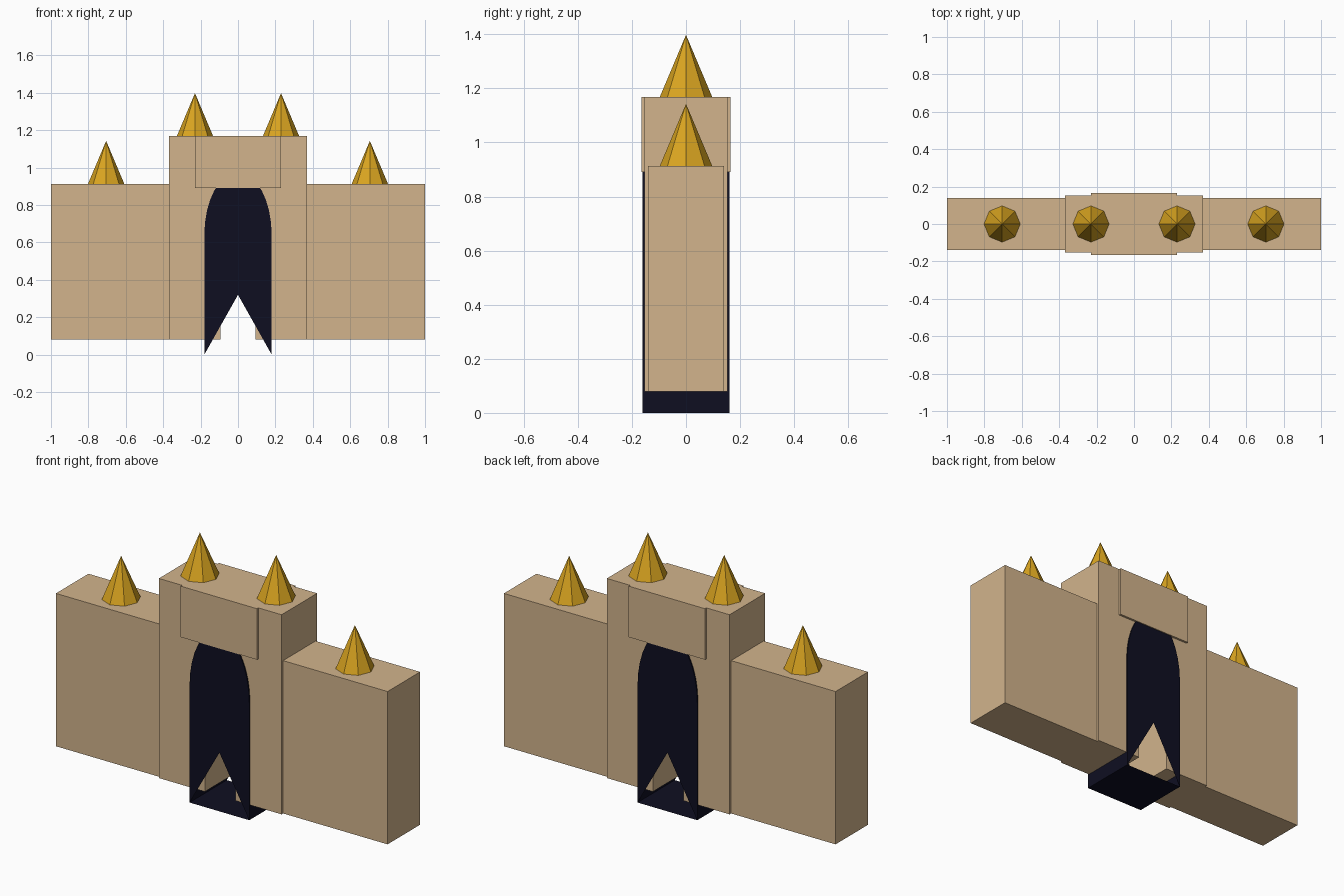
import bpy, bmesh, math

if "Cube" in bpy.data.objects:
    bpy.data.objects.remove(bpy.data.objects["Cube"])


def material(name, rgb):
    m = bpy.data.materials.new(name)
    m.diffuse_color = (*rgb, 1)
    m.use_nodes = True
    m.node_tree.nodes["Principled BSDF"].inputs["Base Color"].default_value = m.diffuse_color
    return m


STONE = material("sandstone", (0.645, 0.456, 0.262))
GOLD = material("gold", (0.701, 0.376, 0.0144))
DARK = material("dark_navy", (0.0045, 0.0045, 0.0155))


def finish(name, bm, mat):
    me = bpy.data.meshes.new(name)
    bm.to_mesh(me)
    bm.free()
    me.materials.append(mat)
    ob = bpy.data.objects.new(name, me)
    bpy.context.collection.objects.link(ob)
    return ob


def box(name, x0, x1, depth, z0, z1):
    bm = bmesh.new()
    bmesh.ops.create_cube(bm, size=1)
    for v in bm.verts:
        v.co.x = (x0 + x1) / 2 + v.co.x * (x1 - x0)
        v.co.y *= 2 * depth
        v.co.z = (z0 + z1) / 2 + v.co.z * (z1 - z0)
    return finish(name, bm, STONE)


def spire(name, x, z):
    bm = bmesh.new()
    bmesh.ops.create_cone(bm, cap_ends=True, segments=8, radius1=0.097,
                          radius2=0, depth=0.23)
    bmesh.ops.translate(bm, verts=bm.verts, vec=(x, 0, z + 0.115))
    return finish(name, bm, GOLD)


# Walls, gate towers and spires on both sides
for side, s in (("left", -1), ("right", 1)):
    box(side + "_wall", *sorted((s * 0.37, s * 1.0)), 0.14, 0.08, 0.913)
    box(side + "_gate_tower", *sorted((s * 0.093, s * 0.37)), 0.153, 0.08, 1.168)
    spire(side + "_wall_spire", s * 0.705, 0.913)
    spire(side + "_tower_spire", s * 0.23, 1.168)

# Block above the gate
box("gate_lintel", -0.23, 0.23, 0.165, 0.89, 1.168)

# Gate: pinched front and back panels joined by an arch-shaped band
D, W, SPRING = 0.16, 0.18, 0.64
arc = [(W * math.cos(math.pi * i / 16), SPRING + 0.335 * math.sin(math.pi * i / 16))
       for i in range(17)]
panel = [(-W, 0), (0, 0.32), (W, 0), (0.065, 0.44)] + arc + [(-0.12, 0.53)]
band = [(-W, 0), (W, 0)] + arc
bm = bmesh.new()
for y in (-D, D):
    pts = panel if y < 0 else panel[::-1]
    bm.faces.new([bm.verts.new((x, y, z)) for x, z in pts])
bmesh.ops.triangulate(bm, faces=bm.faces[:])
for (x0, z0), (x1, z1) in zip(band, band[1:] + band[:1]):
    bm.faces.new([bm.verts.new(p) for p in
                  ((x0, -D, z0), (x0, D, z0), (x1, D, z1), (x1, -D, z1))])
bmesh.ops.remove_doubles(bm, verts=bm.verts, dist=1e-5)
finish("gate", bm, DARK)
